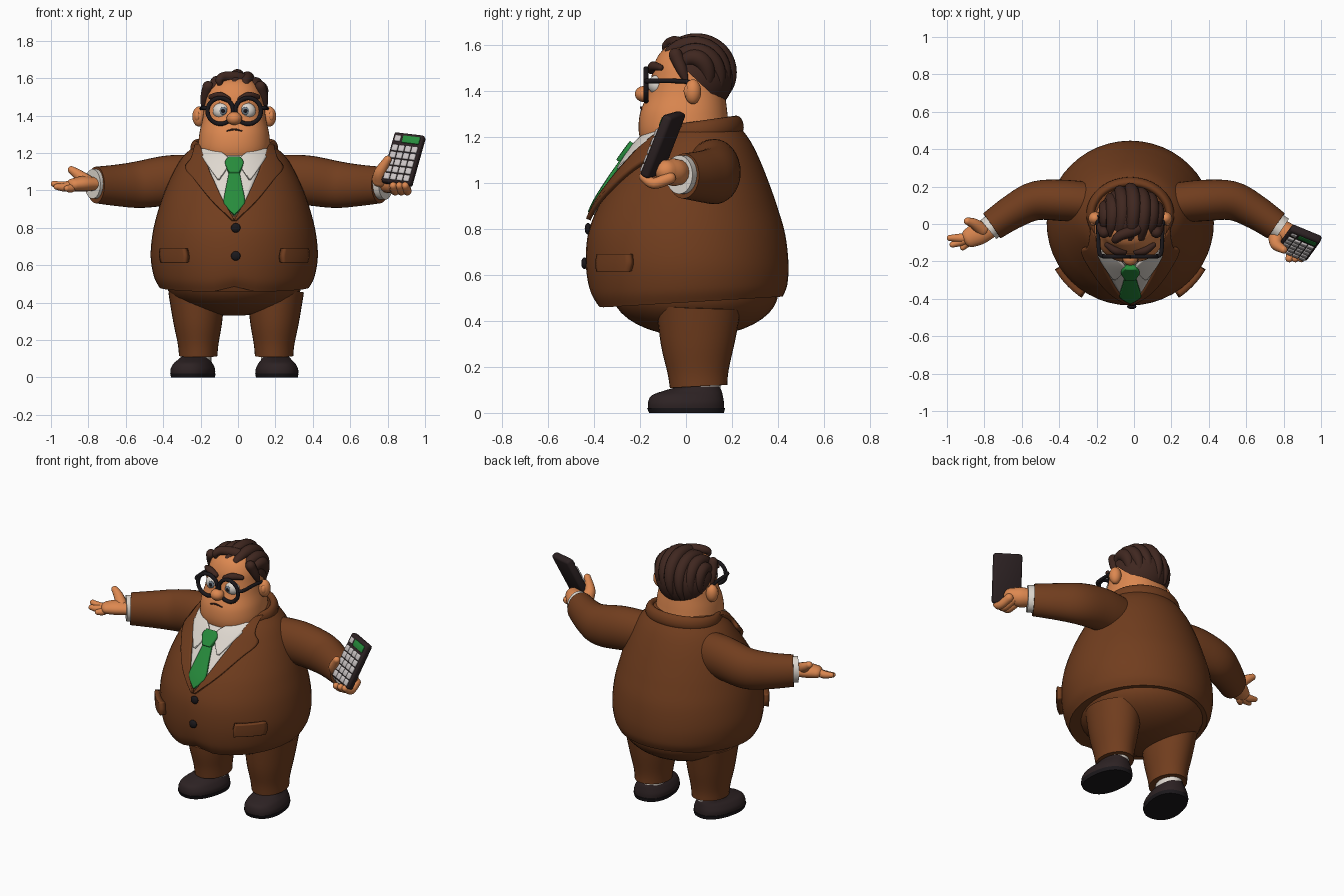
import bpy, bmesh
from math import sin, cos, pi, radians, sqrt, exp, copysign
from mathutils import Vector, Matrix

if "Cube" in bpy.data.objects:
    bpy.data.objects.remove(bpy.data.objects["Cube"])

CX = -0.02  # centre line of the body


def material(name, *rgb):
    m = bpy.data.materials.new(name)
    m.diffuse_color = (*rgb, 1)
    m.use_nodes = True
    m.node_tree.nodes["Principled BSDF"].inputs["Base Color"].default_value = (*rgb, 1)
    return m


BROWN = material("suit brown", .165, .047, .013)
SKIN = material("skin", .72, .245, .08)
HAIR = material("hair brown", .05, .02, .014)
WHITE = material("shirt white", .74, .69, .63)
GREEN = material("tie green", .02, .26, .045)
SHOE = material("shoe leather", .026, .016, .017)
BLACK = material("black plastic", .011, .009, .011)
KEY = material("key grey", .58, .54, .54)
IRIS = material("iris grey", .16, .2, .24)


def finish(name, bm, mat):
    bmesh.ops.remove_doubles(bm, verts=bm.verts, dist=1e-5)
    bmesh.ops.recalc_face_normals(bm, faces=bm.faces)
    me = bpy.data.meshes.new(name)
    bm.to_mesh(me)
    bm.free()
    me.materials.append(mat)
    me.shade_smooth()
    me.set_sharp_from_angle(angle=radians(48))
    ob = bpy.data.objects.new(name, me)
    bpy.context.scene.collection.objects.link(ob)
    return ob


def smooth(rows, n=6):
    """Rows of numbers, resampled along a smooth spline."""
    r = [rows[0], *rows, rows[-1]]
    out = []
    for four in zip(r, r[1:], r[2:], r[3:]):
        for t in (k / n for k in range(n)):
            out.append(tuple(q + .5 * t * (s - p + t * (2*p - 5*q + 4*s - w + t * (3*q - p - 3*s + w)))
                             for p, q, s, w in zip(*four)))
    return out + [tuple(rows[-1])]


def loft(rings, closed=True):
    bm = bmesh.new()
    vs = [[bm.verts.new(p) for p in ring] for ring in rings]
    n = len(vs[0])
    for a, b in zip(vs, vs[1:]):
        for i in range(n if closed else n - 1):
            j = (i + 1) % n
            bm.faces.new((a[i], a[j], b[j], b[i]))
    if closed:
        bm.faces.new(vs[0])
        bm.faces.new(vs[-1])
    return bm


def column(name, table, mat, at=(CX, 0), power=2, turn=0, shape=None):
    """Upright form from rows of height, half width, front and back."""
    rings = []
    for z, hx, yf, yb in smooth(table):
        ring = []
        for k in range(48):
            c, s = cos(k * pi / 24), sin(k * pi / 24)
            x = hx * copysign(abs(c) ** (2 / power), c)
            y = (yf + yb) / 2 + (yb - yf) / 2 * copysign(abs(s) ** (2 / power), s)
            p = Matrix.Rotation(turn, 3, 'Z') @ Vector((x, y, z))
            if shape:
                p = shape(p)
            ring.append(p + Vector((*at, 0)))
        rings.append(ring)
    return finish(name, loft(rings), mat)


def tube(name, pts, mat, flat=1, rounded=True, sides=16):
    """Tapered tube through points of x, y, z, radius."""
    rows = smooth(pts, 5)
    P = [Vector(p[:3]) for p in rows]
    last = len(P) - 1
    T = [(P[min(i + 1, last)] - P[max(i - 1, 0)]).normalized() for i in range(last + 1)]
    u = T[0].cross(Vector((0, 1, 0) if abs(T[0].z) > .9 else (0, 0, 1))).normalized()
    rings = []

    def ring(c, t, r):
        v = t.cross(u)
        rings.append([c + u * cos(a) * r * flat + v * sin(a) * r
                      for a in (2 * pi * k / sides for k in range(sides))])

    caps = [radians(a) for a in (82, 60, 40, 20)] if rounded else []
    for i, row in enumerate(rows):
        r = row[3]
        if i:
            u = T[i - 1].rotation_difference(T[i]) @ u
        else:
            for a in caps:
                ring(P[0] - T[0] * r * sin(a), T[0], r * cos(a))
        ring(P[i], T[i], r)
    for a in reversed(caps):
        ring(P[-1] + T[-1] * r * sin(a), T[-1], r * cos(a))
    return finish(name, loft(rings), mat)


def ball(name, at, size, mat, cut=None):
    bm = bmesh.new()
    bmesh.ops.create_uvsphere(bm, u_segments=32, v_segments=20, radius=1)
    bm.transform(Matrix.Translation(at) @ Matrix.Diagonal((*size, 1)))
    if cut:
        bmesh.ops.bisect_plane(bm, geom=bm.verts[:] + bm.edges[:] + bm.faces[:],
                               plane_co=cut[0], plane_no=cut[1], clear_inner=True)
    return finish(name, bm, mat)


# Jacket body, with a hem that rises at the back and at the front opening
BODY = [(.48, .40, -.39, .42), (.54, .43, -.42, .44), (.65, .447, -.435, .445),
        (.78, .435, -.425, .43), (.90, .405, -.38, .395), (1.0, .37, -.32, .36),
        (1.1, .325, -.25, .32), (1.18, .275, -.19, .28), (1.24, .21, -.13, .235), (1.27, .17, -.09, .2)]


def hem(p):
    k = max(0, min(1, (.65 - p.z) / .17))
    p.z += k * (.06 * p.y + (.03 * exp(-(p.x / .07) ** 2) if p.y < 0 else 0))
    return p


column("jacket_body", BODY, BROWN, shape=hem)
DENSE = smooth(BODY, 10)


def front(x, z):
    """Front of the jacket at x from the centre line."""
    for a, b in zip(DENSE, DENSE[1:]):
        if z <= b[0]:
            break
    t = (z - a[0]) / (b[0] - a[0])
    _, hx, yf, yb = (p + (q - p) * t for p, q in zip(a, b))
    return (yf + yb) / 2 - (yb - yf) / 2 * sqrt(max(0, 1 - (x / hx) ** 2))


def patch(name, rows, mat, lift, thick=.012):
    """Cloth piece laid on the jacket front, from rows of height and two edges."""
    rings = [[(CX + x, front(x, z) - lift, z) for x in (a + (b - a) * k / 10 for k in range(11))]
             for z, a, b in smooth(rows)]
    ob = finish(name, loft(rings, closed=False), mat)
    mod = ob.modifiers.new("thickness", 'SOLIDIFY')
    mod.thickness, mod.offset = thick, 0
    return ob


# Shirt, tie and jacket trim
patch("shirt_front", [(1.24, -.18, .18), (1.1, -.13, .13), (.95, -.065, .065), (.86, 0, 0)], WHITE, .006)
patch("tie_blade", [(1.11, -.024, .024), (1.02, -.042, .042), (.94, -.056, .056), (.91, -.04, .04),
                    (.87, -.003, .003)], GREEN, .024, .02)
patch("tie_knot", [(1.17, -.03, .03), (1.14, -.048, .048), (1.09, -.025, .025)], GREEN, .032, .035)
for s, side in ((1, "left"), (-1, "right")):
    def sided(rows):
        return [(z, s * a, s * b) for z, a, b in rows]
    patch(side + "_lapel", sided([(1.24, .18, .205), (1.17, .158, .225), (1.13, .14, .255), (1.1, .13, .25),
                                  (1.06, .112, .215), (.95, .062, .125), (.84, 0, .012)]), BROWN, .018, .022)
    patch(side + "_shirt_collar", sided([(1.22, .1, .19), (1.16, .025, .16), (1.06, .078, .09)]), WHITE, .026)
    patch(side + "_pocket_flap", sided([(.69, .258, .385), (.65, .25, .388), (.615, .252, .38)]), BROWN, .02, .035)
for z in (.8, .65):
    ball("jacket_button", (CX + .008, front(0, z) - .006, z), (.025, .014, .025), BLACK)
arc = [radians(a) for a in range(-115, 116, 23)]
tube("jacket_collar", [(CX + .21 * sin(a), .05 + .175 * cos(a), 1.225 + .025 * cos(a), .042) for a in arc],
     BROWN, flat=.6)

# Trousers, socks and shoes
ball("trouser_seat", (CX, .04, .52), (.37, .36, .19), BROWN)
for s, side, splay in ((1, "left", 6), (-1, "right", 14)):
    x = -.01 + s * .203
    tube(side + "_trouser_leg", [(x + s * .008, .055, .46, .185), (x + s * .002, .05, .3, .16),
                                 (x, .052, .18, .133), (x, .055, .115, .125)], BROWN, .82, False, 32)
    column(side + "_sock", [(.07, .07, -.04, .14), (.14, .07, -.03, .14)], WHITE, (x, .01))
    foot = dict(at=(x + s * (.005 + splay / 600), 0), power=2.3, turn=-s * radians(splay) * -1)
    column(side + "_shoe", [(.015, .112, -.165, .165), (.045, .112, -.165, .165), (.075, .097, -.15, .16),
                            (.095, .08, -.1, .155), (.115, .068, -.03, .145)], SHOE, **foot)
    column(side + "_shoe_sole", [(0, .11, -.16, .165), (.022, .115, -.17, .17)], BLACK, **foot)

# Sleeves and shirt cuffs
for s, side, wrist, size, reach in ((1, "left", 1.035, .084, .79), (-1, "right", 1.035, .079, .778)):
    tube(side + "_sleeve", [(s * .2, .11, 1.06, .128), (s * .36, .125, 1.055, .133), (s * .52, .125, 1.032, .126),
                            (s * .64, .07, wrist - .008, .112), (s * .76, -.01, wrist - .006, .098)],
         BROWN, .83, False, 32)
    tube(side + "_shirt_cuff", [(s * .73, .01, wrist, size), (s * reach, -.03, wrist, size)],
         WHITE, .83, False, 32)

# Open right hand, palm up
tube("right_palm", [(-.76, -.015, 1.035, .036), (-.83, -.05, 1.035, .041), (-.88, -.075, 1.03, .035)], SKIN, 1.5)
for tip in ((-.985, -.075, 1.035), (-.97, -.11, 1.02), (-.915, -.125, 1.01)):
    root = Vector((-.87, -.075, 1.03)).lerp(Vector(tip), .1)
    mid = root.lerp(Vector(tip), .5)
    tube("right_finger", [(*root, .024), (mid.x, mid.y, mid.z - .008, .023), (*tip, .016)], SKIN)
tube("right_thumb", [(-.81, -.03, 1.05, .036), (-.855, .002, 1.085, .028), (-.89, .015, 1.11, .02)], SKIN)

# Left hand gripping the calculator
tube("left_palm", [(.77, -.02, 1.045, .052), (.82, -.055, 1.045, .06), (.86, -.085, 1.05, .05)], SKIN)
for k in range(3):
    x = .83 + .032 * k
    tube("left_finger", [(x, -.07, 1.02, .026), (x + .01, -.14, .997, .024), (x, -.185, 1.025, .02)], SKIN)
tube("left_thumb", [(.76, -.07, 1.06, .044), (.762, -.11, 1.1, .032), (.8, -.137, 1.165, .021)], SKIN)

# Calculator
across = Vector((.92, -.38, -.11)).normalized()
up = Vector((.2, .37, .9))
up = (up - across * up.dot(across)).normalized()
PAD = Matrix.Translation((.885, -.1, 1.165)) @ Matrix((across, up.cross(across), up)).transposed().to_4x4()


def pad_box(name, at, size, mat, bevel):
    bm = bmesh.new()
    bmesh.ops.create_cube(bm, size=1)
    bm.transform(Matrix.Diagonal((*size, 1)))
    bmesh.ops.bevel(bm, geom=bm.edges[:], offset=bevel, segments=2, affect='EDGES', profile=.5)
    bm.transform(PAD @ Matrix.Translation(at))
    return finish(name, bm, mat)


pad_box("calculator_case", (0, 0, 0), (.175, .046, .295), SHOE, .014)
pad_box("calculator_screen", (.022, -.023, .108), (.1, .009, .042), GREEN, .003)
pad_box("calculator_side_key", (-.055, -.023, .108), (.034, .012, .034), KEY, .004)
for row in range(5):
    for col in range(4):
        pad_box("calculator_key", (-.057 + .038 * col, -.025, -.115 + .042 * row), (.034, .016, .037), KEY, .005)

# Head
column("head", [(1.13, .13, -.13, .12), (1.165, .17, -.185, .165), (1.22, .192, -.205, .185), (1.3, .187, -.2, .18),
                (1.38, .17, -.17, .17), (1.45, .16, -.152, .16), (1.51, .15, -.14, .15),
                (1.56, .125, -.115, .125), (1.59, .09, -.08, .09), (1.61, .03, -.03, .04)], SKIN, power=2.2)
ball("nose", (CX, -.182, 1.385), (.041, .04, .035), SKIN)
tube("mouth", [(CX - .04, -.192, 1.318, .003), (CX, -.196, 1.327, .005), (CX + .04, -.192, 1.318, .003)], HAIR)

# Eyes, brows, ears and glasses
for s, side in ((1, "left"), (-1, "right")):
    ex = CX + s * .068
    ball(side + "_eye", (ex, -.122, 1.425), (.047, .042, .044), WHITE)
    ball(side + "_iris", (ex - s * .008, -.159, 1.425), (.021, .008, .021), IRIS)
    ball(side + "_pupil", (ex - s * .008, -.164, 1.425), (.011, .006, .011), BLACK)
    ball(side + "_eyelid", (ex, -.122, 1.425), (.052, .047, .049), SKIN, ((0, 0, 1.445), (0, .2, 1)))
    tube(side + "_eyebrow", [(CX + s * .035, -.15, 1.488, .017), (CX + s * .08, -.142, 1.506, .021),
                             (CX + s * .125, -.112, 1.5, .014)], HAIR)
    ball(side + "_ear", (CX + s * .188, .03, 1.395), (.036, .036, .054), SKIN)
    ball(side + "_ear_hollow", (CX + s * .198, .008, 1.398), (.016, .018, .028), SKIN)
    tube(side + "_glasses_rim", [(ex + s * .006 + .069 * cos(a), -.174, 1.425 + .069 * sin(a), .0115)
                                 for a in (2 * pi * k / 16 for k in range(17))], BLACK)
    tube(side + "_glasses_arm", [(CX + s * .14, -.172, 1.44, .011), (CX + s * .165, -.155, 1.442, .011),
                                 (CX + s * .172, -.05, 1.442, .01), (CX + s * .178, .04, 1.435, .009)], BLACK)
    tube(side + "_sideburn", [(CX + s * .14, -.045, 1.555, .03), (CX + s * .158, -.018, 1.49, .024),
                              (CX + s * .166, 0, 1.44, .01)], HAIR)

# Swept back hair
ball("hair_cap", (CX, .03, 1.455), (.172, .175, .17), HAIR, ((CX, 0, 1.49), (0, .19, .2)))
for k in range(7):
    a = radians(-66 + 132 * k / 6)
    path = []
    for j in range(9):
        t = j / 8
        phi = radians(50 + 158 * t)
        grow = 1 + .05 * sin(3 * t + k * 2.1)
        path.append((CX + .15 * sin(a + .12 * sin(4 * t)), .03 - .157 * cos(a) * cos(phi) * grow,
                     1.455 + .152 * (.25 + .75 * cos(a)) * sin(phi) * grow, .012 + .027 * sin(pi * (.15 + .8 * t))))
    tube("hair_strand", path, HAIR)
tube("hair_curl", [(CX - .07, -.075, 1.56, .014), (CX - .08, -.085, 1.59, .021), (CX - .05, -.06, 1.608, .027),
                   (CX + .03, -.03, 1.602, .03), (CX + .09, .01, 1.58, .02)], HAIR)
